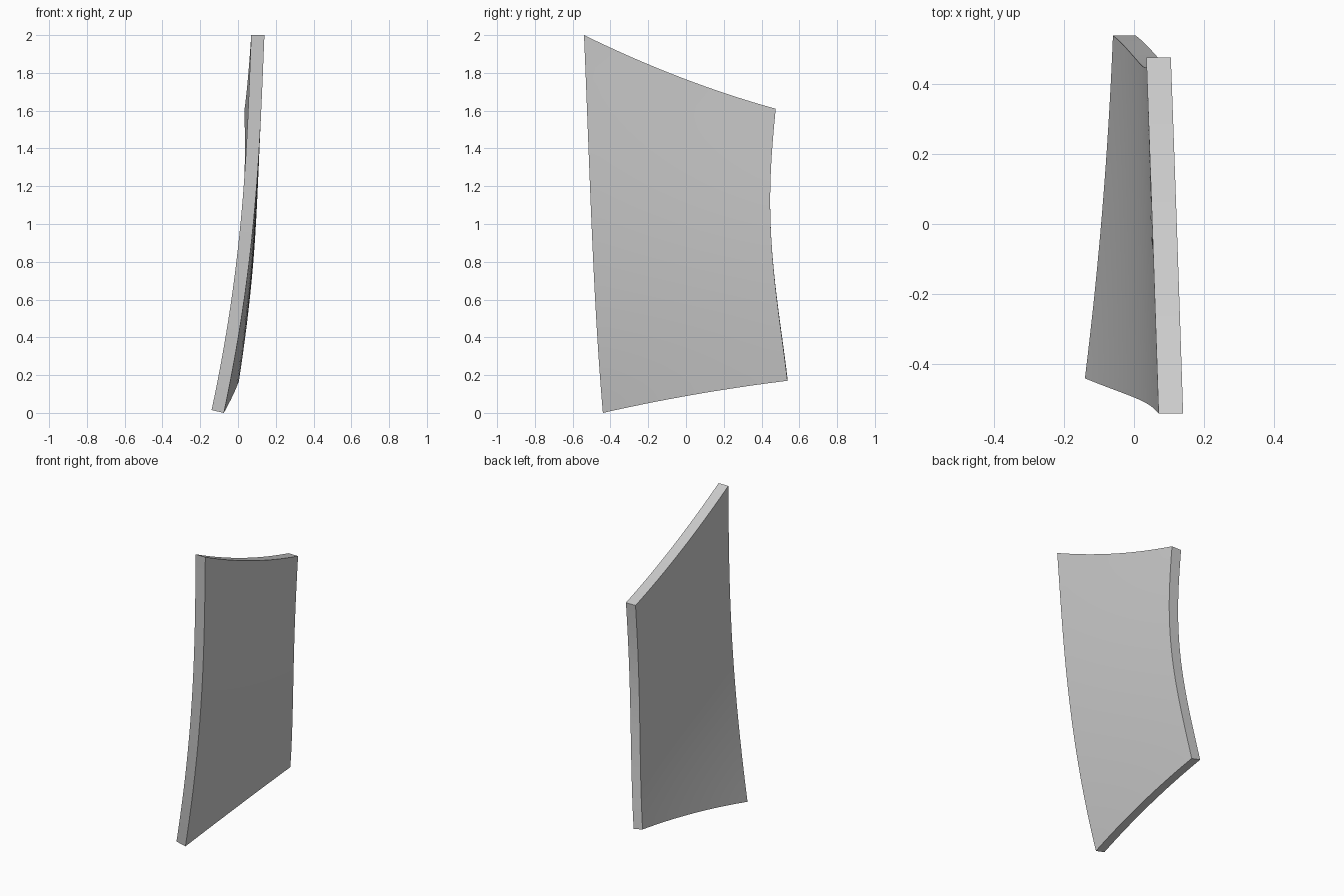
import bpy, bmesh, math
from mathutils import Vector

if "Cube" in bpy.data.objects:
    bpy.data.objects.remove(bpy.data.objects["Cube"])

# Control net of the left face: rows bottom to top, each front / middle / back
NET = [
    [(-.140, -.440, .015), (-.090, .045, .112), (-.060, .537, .185)],
    [(-.050, -.475, .500), (-.025, .010, .525), (-.012, .490, .540)],
    [(.013, -.500, 1.00), (.020, -.020, .940), (.021, .453, .900)],
    [(.049, -.520, 1.50), (.043, -.035, 1.36), (.035, .448, 1.25)],
    [(.070, -.540, 2.00), (.053, -.030, 1.777), (.035, .475, 1.61)],
]
NU, NV = 16, 28


def blend(points, t):
    """Smooth curve passing through evenly spaced points."""
    n = len(points) - 1
    total = Vector((0, 0, 0))
    for i, p in enumerate(points):
        w = 1.0
        for j in range(n + 1):
            if j != i:
                w *= (t * n - j) / (i - j)
        total += w * Vector(p)
    return total


def thickness(v):
    """Sideways offset to the right face, tilted toward the bottom."""
    return Vector((.07 - .005 * (1 - v), 0, -.015 * (1 - v) ** 2))


# Curved panel: two matching grids joined by a rim
bm = bmesh.new()
left, right = [], []
for j in range(NV + 1):
    v = j / NV
    row = [blend([blend(r, u / NU) for r in NET], v) for u in range(NU + 1)]
    left.append([bm.verts.new(p) for p in row])
    right.append([bm.verts.new(p + thickness(v)) for p in row])

for g in (left, right):
    for j in range(NV):
        for i in range(NU):
            bm.faces.new((g[j][i], g[j][i + 1], g[j + 1][i + 1], g[j + 1][i]))

rim = ([(0, i) for i in range(NU)] + [(j, NU) for j in range(NV)]
       + [(NV, i) for i in range(NU, 0, -1)] + [(j, 0) for j in range(NV, 0, -1)])
for (a, b), (c, d) in zip(rim, rim[1:] + rim[:1]):
    bm.faces.new((left[a][b], left[c][d], right[c][d], right[a][b]))

bmesh.ops.recalc_face_normals(bm, faces=bm.faces)
mesh = bpy.data.meshes.new("curved_panel")
bm.to_mesh(mesh)
bm.free()
panel = bpy.data.objects.new("curved_panel", mesh)
bpy.context.collection.objects.link(panel)

# Rest the panel on the ground and smooth the broad faces
panel.location.z = -min(p.co.z for p in mesh.vertices)
bpy.context.view_layer.objects.active = panel
panel.select_set(True)
bpy.ops.object.shade_smooth_by_angle(angle=math.radians(35))
